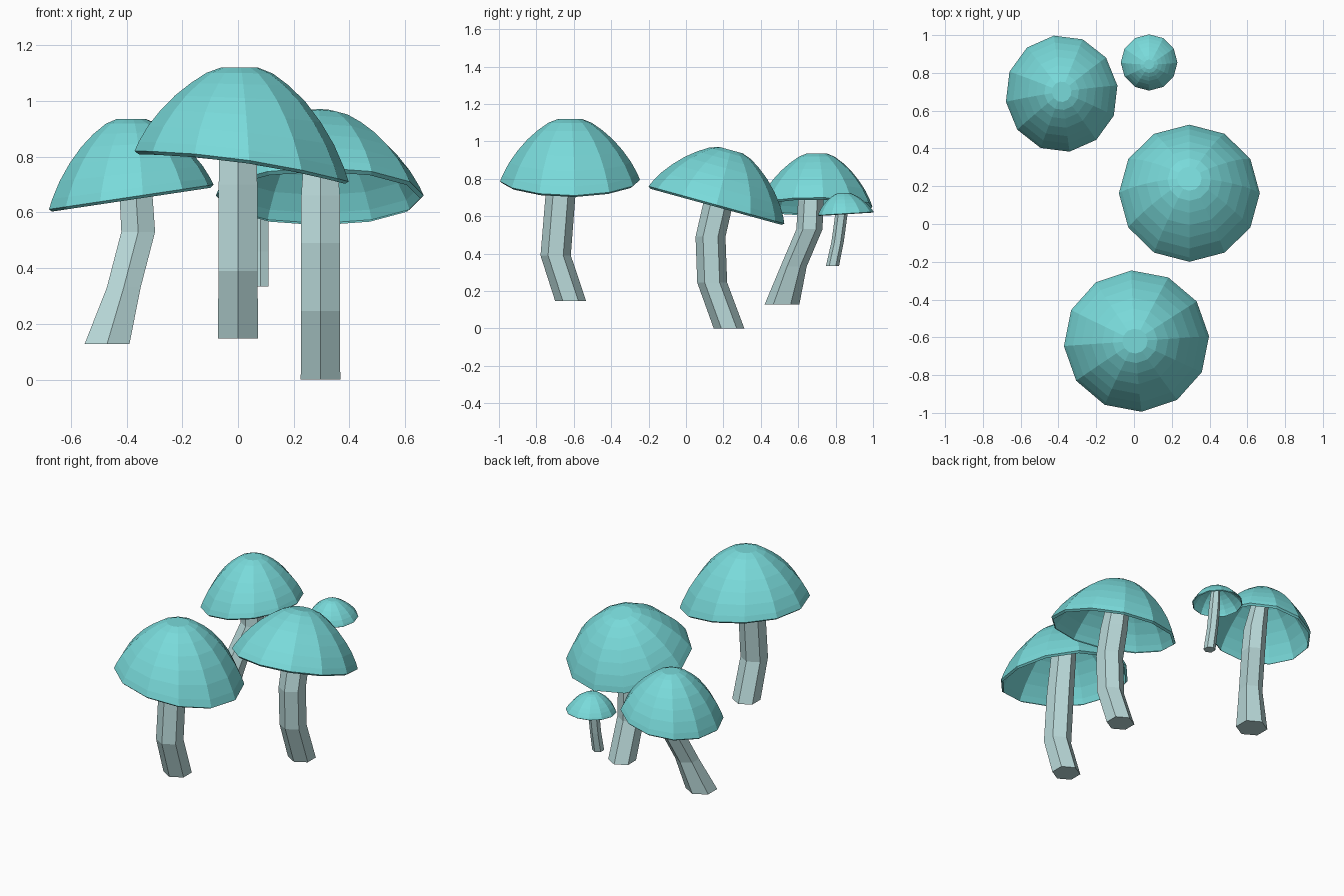
import bpy, bmesh, math

if "Cube" in bpy.data.objects:
    bpy.data.objects.remove(bpy.data.objects["Cube"])


def material(name, rgb):
    m = bpy.data.materials.new(name)
    m.diffuse_color = (*rgb, 1)
    m.use_nodes = True
    m.node_tree.nodes["Principled BSDF"].inputs["Base Color"].default_value = m.diffuse_color
    return m


TEAL = material("teal cap", (0.19, 0.70, 0.70))
PALE = material("pale stem", (0.49, 0.70, 0.70))


def loft(name, rings, mat, close_start, close_end):
    """Skin a list of vertex rings with flat quads."""
    bm = bmesh.new()
    loops = [[bm.verts.new(p) for p in ring] for ring in rings]
    n = len(loops[0])
    for a, b in zip(loops, loops[1:]):
        for i in range(n):
            j = (i + 1) % n
            bm.faces.new((a[i], a[j], b[j], b[i]))
    if close_start:
        bm.faces.new(loops[0][::-1])
    if close_end:
        bm.faces.new(loops[-1])
    me = bpy.data.meshes.new(name)
    bm.to_mesh(me)
    bm.free()
    me.materials.append(mat)
    ob = bpy.data.objects.new(name, me)
    bpy.context.collection.objects.link(ob)


# Dome profile: (radius fraction, height fraction), starting with a tiny turned-in lip
DOME = [(0.965, -0.035), (1, 0), (0.96, 0.11), (0.87, 0.30), (0.75, 0.49), (0.61, 0.67),
        (0.46, 0.82), (0.31, 0.94), (0.175, 1)]


def cap(name, rim, apex, rx, ry, slope=(0, 0), bend=0, top_slope=0, turn=0):
    """12-sided hollow dome; the rim plane is sloped and the slope fades towards the apex."""
    rings = []
    for f, h in DOME:
        c = [a + (b - a) * h for a, b in zip(rim, apex)]
        k = 1 - (1 - top_slope) * max(h, 0)
        ring = []
        for i in range(12):
            t = math.radians(turn + 30 * i)
            dx, dy = f * rx * math.cos(t), f * ry * math.sin(t)
            dz = k * (slope[0] * dx + slope[1] * dy + bend * (dx / rx) ** 2)
            ring.append((c[0] + dx, c[1] + dy, c[2] + dz))
        rings.append(ring)
    loft(name, rings, TEAL, False, True)


def stem(name, path):
    """Six-sided bent stalk through (x, y, z, radius) points."""
    rings = [[(x + r * math.cos(math.radians(30 + 60 * i)),
               y + r * math.sin(math.radians(30 + 60 * i)), z) for i in range(6)]
             for x, y, z, r in path]
    loft(name, rings, PALE, True, True)


# Front mushroom
cap("front_cap", (0.013, -0.62, 0.79), (0.005, -0.62, 1.119), 0.385, 0.375,
    slope=(-0.143, 0), bend=-0.025, turn=4)
stem("front_stem", [(0, -0.617, 0.147, 0.083), (0, -0.697, 0.39, 0.081),
                    (0, -0.672, 0.70, 0.08), (0, -0.625, 1.09, 0.07)])

# Right mushroom, cap leaning back
cap("right_cap", (0.293, 0.163, 0.66), (0.293, 0.24, 0.953), 0.373, 0.363,
    slope=(0, -0.275), top_slope=1)
stem("right_stem", [(0.296, 0.23, 0, 0.082), (0.296, 0.14, 0.245, 0.08),
                    (0.296, 0.131, 0.49, 0.08), (0.296, 0.17, 0.66, 0.08),
                    (0.296, 0.232, 0.91, 0.06)])

# Back left mushroom
cap("left_cap", (-0.383, 0.69, 0.655), (-0.383, 0.70, 0.935), 0.298, 0.31,
    slope=(0.15, 0), turn=8)
stem("left_stem", [(-0.47, 0.513, 0.127, 0.093), (-0.41, 0.575, 0.33, 0.07),
                   (-0.358, 0.66, 0.53, 0.07), (-0.367, 0.667, 0.68, 0.068),
                   (-0.39, 0.70, 0.915, 0.045)])

# Small back mushroom
cap("small_cap", (0.08, 0.855, 0.614), (0.08, 0.845, 0.725), 0.15, 0.149, slope=(0, 0.06))
stem("small_stem", [(0.08, 0.783, 0.333, 0.035), (0.08, 0.81, 0.46, 0.033),
                    (0.08, 0.82, 0.53, 0.033), (0.08, 0.83, 0.605, 0.033),
                    (0.08, 0.84, 0.712, 0.026)])
